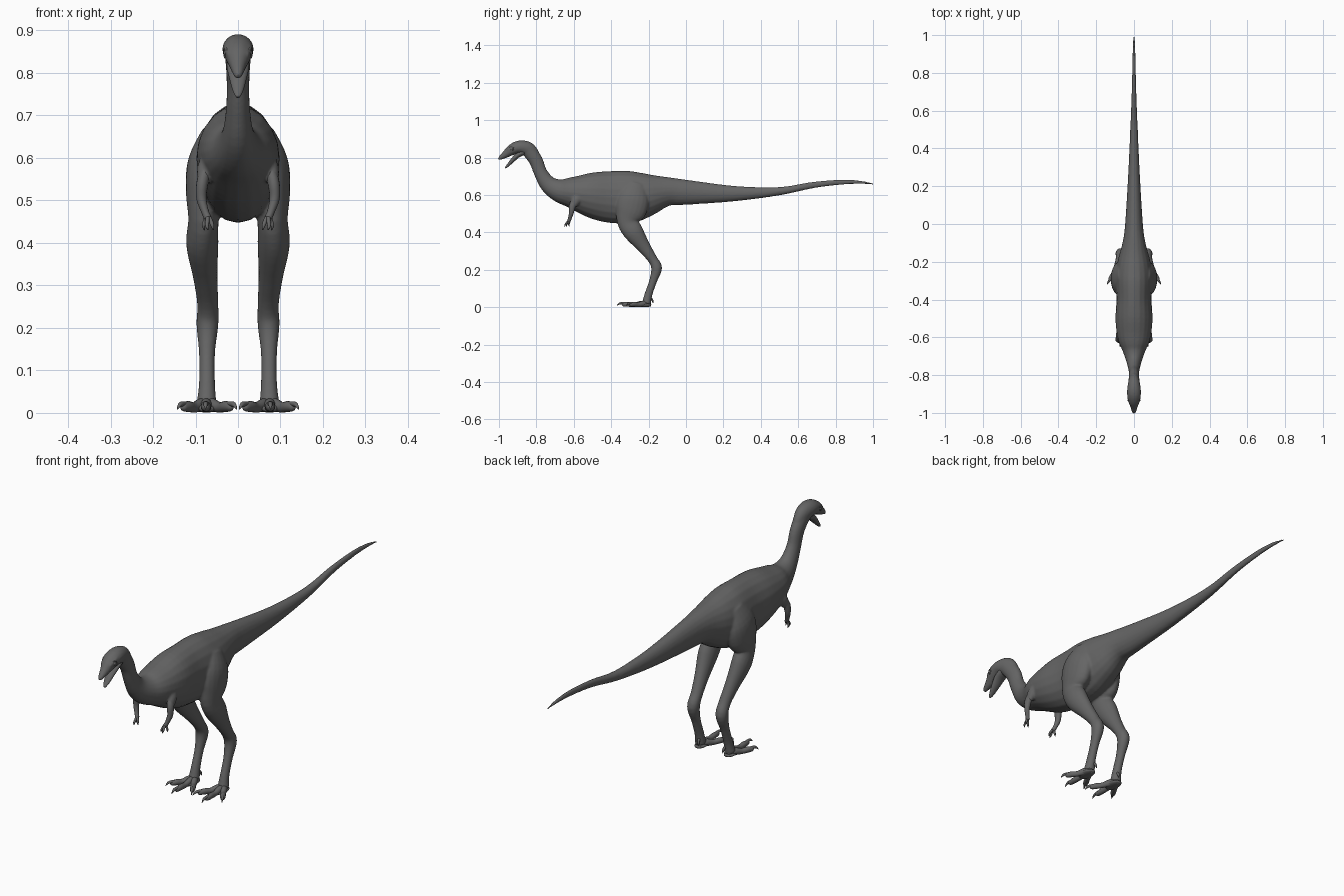
import bpy, bmesh, math
from mathutils import Vector

if "Cube" in bpy.data.objects:
    bpy.data.objects.remove(bpy.data.objects["Cube"], do_unlink=True)

grey = bpy.data.materials.new("dark grey skin")
grey.use_nodes = True
grey.diffuse_color = (0.13, 0.13, 0.13, 1)
grey.node_tree.nodes["Principled BSDF"].inputs["Base Color"].default_value = grey.diffuse_color


def spline(a, b, c, d, t):
    return [0.5 * (2 * q + (r - p) * t + (2 * p - 5 * q + 4 * r - s) * t * t
                   + (3 * q - p - 3 * r + s) * t ** 3) for p, q, r, s in zip(a, b, c, d)]


def loft(bm, stations, side=1, sides=20, steps=4):
    """Smooth tube through (x, y, z, half width, half depth) stations."""
    s = [stations[0]] + list(stations) + [stations[-1]]
    pts = [spline(*s[i:i + 4], k / steps) for i in range(len(s) - 3) for k in range(steps)]
    pts.append(list(stations[-1]))
    rings = []
    for i, p in enumerate(pts):
        a, b = pts[max(i - 1, 0)], pts[min(i + 1, len(pts) - 1)]
        tangent = (Vector(b[:3]) - Vector(a[:3])).normalized()
        across = Vector((1, 0, 0))
        across = (across - tangent * across.dot(tangent)).normalized()
        up = tangent.cross(across)
        ring = []
        for j in range(sides):
            t = math.tau * j / sides
            v = Vector(p[:3]) + across * (p[3] * math.cos(t)) + up * (p[4] * math.sin(t))
            ring.append(bm.verts.new((v.x * side, v.y, v.z)))
        rings.append(ring)
    for r, q in zip(rings, rings[1:]):
        for j in range(sides):
            k = (j + 1) % sides
            bm.faces.new((r[j], r[k], q[k], q[j]))
    bm.faces.new(rings[0])
    bm.faces.new(rings[-1])


def finish(bm, name, voxel=0):
    bmesh.ops.recalc_face_normals(bm, faces=bm.faces)
    mesh = bpy.data.meshes.new(name)
    bm.to_mesh(mesh)
    bm.free()
    ob = bpy.data.objects.new(name, mesh)
    bpy.context.collection.objects.link(ob)
    bpy.ops.object.select_all(action="DESELECT")
    bpy.context.view_layer.objects.active = ob
    ob.select_set(True)
    if voxel:
        # Fuse overlapping volumes into one continuous skin
        m = ob.modifiers.new("fuse", "REMESH")
        m.mode = "VOXEL"
        m.voxel_size = voxel
        m = ob.modifiers.new("soften", "SMOOTH")
        m.factor, m.iterations = 0.5, 6
        for m in list(ob.modifiers):
            bpy.ops.object.modifier_apply(modifier=m.name)
    ob.data.materials.clear()
    ob.data.materials.append(grey)
    bpy.ops.object.shade_smooth()
    return ob


# Spine from the tail tip through the torso and neck: y, z, half width, half height
spine = [(1.003, .658, .004, .004), (.93, .668, .007, .009), (.83, .668, .009, .014),
         (.68, .653, .013, .017), (.5, .62, .02, .022), (.26, .607, .031, .041),
         (0, .614, .047, .067), (-.1, .618, .061, .078), (-.2, .602, .087, .114),
         (-.29, .59, .097, .138), (-.4, .589, .093, .139), (-.51, .60, .098, .121),
         (-.61, .613, .085, .085), (-.68, .624, .057, .062), (-.737, .658, .037, .046),
         (-.778, .72, .028, .036), (-.803, .785, .027, .037), (-.845, .842, .031, .038)]
# Skull and upper beak
skull = [(-.81, .815, .022, .03), (-.845, .845, .032, .039), (-.89, .856, .037, .035),
         (-.93, .842, .032, .03), (-.965, .817, .02, .02), (-.99, .8, .013, .012),
         (-1.002, .789, .007, .006)]
leg = [(.06, -.26, .66, .025, .05), (.071, -.28, .59, .047, .085), (.077, -.295, .52, .046, .085),
       (.081, -.31, .455, .036, .058), (.084, -.278, .397, .038, .053),
       (.077, -.225, .322, .029, .036), (.071, -.178, .255, .025, .026),
       (.072, -.157, .208, .026, .029), (.073, -.176, .14, .019, .021),
       (.073, -.2, .07, .019, .021), (.074, -.212, .02, .024, .024)]

bm = bmesh.new()
loft(bm, [(0,) + p for p in spine])
loft(bm, [(0,) + p for p in skull])
for side in (1, -1):
    loft(bm, leg, side)
    # Shoulder swelling and brow
    loft(bm, [(.06, -.55, .61, .02, .03), (.078, -.585, .575, .018, .026),
              (.082, -.605, .54, .013, .018)], side)
    loft(bm, [(.02, -.885, .872, .008, .008), (.026, -.92, .862, .008, .007),
              (.02, -.955, .842, .006, .005)], side)
finish(bm, "body_skin", 0.005)

# Lower jaw, hanging open
bm = bmesh.new()
loft(bm, [(0, -.865, .83, .026, .016), (0, -.9, .812, .026, .014), (0, -.93, .782, .019, .011),
          (0, -.953, .757, .012, .007), (0, -.966, .744, .005, .004)])
finish(bm, "lower_jaw")

for side, label in ((1, "left"), (-1, "right")):
    # Eye with a raised lid ring
    bm = bmesh.new()
    bmesh.ops.create_uvsphere(bm, u_segments=16, v_segments=10, radius=.009)
    bmesh.ops.translate(bm, verts=bm.verts, vec=(side * .025, -.932, .847))
    finish(bm, label + "_eye")
    bpy.ops.mesh.primitive_torus_add(major_radius=.011, minor_radius=.0025, major_segments=20,
                                     minor_segments=8, location=(side * .029, -.932, .847),
                                     rotation=(0, math.pi / 2, side * -.3))
    lid = bpy.context.object
    lid.name = label + "_eyelid"
    lid.data.materials.append(grey)
    bpy.ops.object.shade_smooth()

    # Short arm
    bm = bmesh.new()
    loft(bm, [(.074, -.59, .575, .015, .02), (.084, -.608, .54, .014, .018),
              (.086, -.613, .505, .012, .013), (.078, -.621, .475, .009, .01),
              (.071, -.627, .458, .009, .01)], side, 14)
    finish(bm, label + "_arm")

    # Three clawed fingers
    bm = bmesh.new()
    for dx, dy in ((-.011, -.012), (.002, -.022), (.01, .004)):
        loft(bm, [(.071, -.626, .466, .005, .006), (.071 + dx * .7, -.628 + dy * .5, .45, .005, .005),
                  (.071 + dx, -.629 + dy * .8, .44, .004, .004),
                  (.069 + dx, -.627 + dy, .43, .001, .001)], side, 10)
    finish(bm, label + "_fingers")

    # Three splayed toes, each with a knuckle and a curved claw
    toes, claws = bmesh.new(), bmesh.new()
    for tx, ty in ((.018, -.305), (.076, -.335), (.128, -.295)):
        def along(f, z, w, h):
            return (.074 + (tx - .074) * f, -.205 + (ty + .205) * f, z, w, h)
        loft(toes, [along(-.1, .018, .014, .016), along(.25, .018, .014, .016),
                    along(.55, .013, .011, .012), along(.8, .015, .012, .013),
                    along(1, .014, .009, .01), along(1.06, .014, .004, .004)], side, 14)
        loft(claws, [along(.9, .02, .007, .007), along(1.1, .021, .006, .006),
                     along(1.2, .016, .004, .004), along(1.27, .008, .001, .001)], side, 10)
    # Rear dew claw
    loft(claws, [(.07, -.205, .055, .008, .008), (.066, -.187, .047, .006, .006),
                 (.063, -.179, .034, .005, .005), (.062, -.176, .022, .001, .001)], side, 10)
    # Flat heel pad under the foot
    loft(toes, [(.074, -.186, .009, .012, .005), (.074, -.205, .011, .024, .01),
                (.074, -.24, .011, .026, .01), (.074, -.262, .009, .014, .007)], side, 16)
    finish(toes, label + "_toes")
    finish(claws, label + "_claws")
